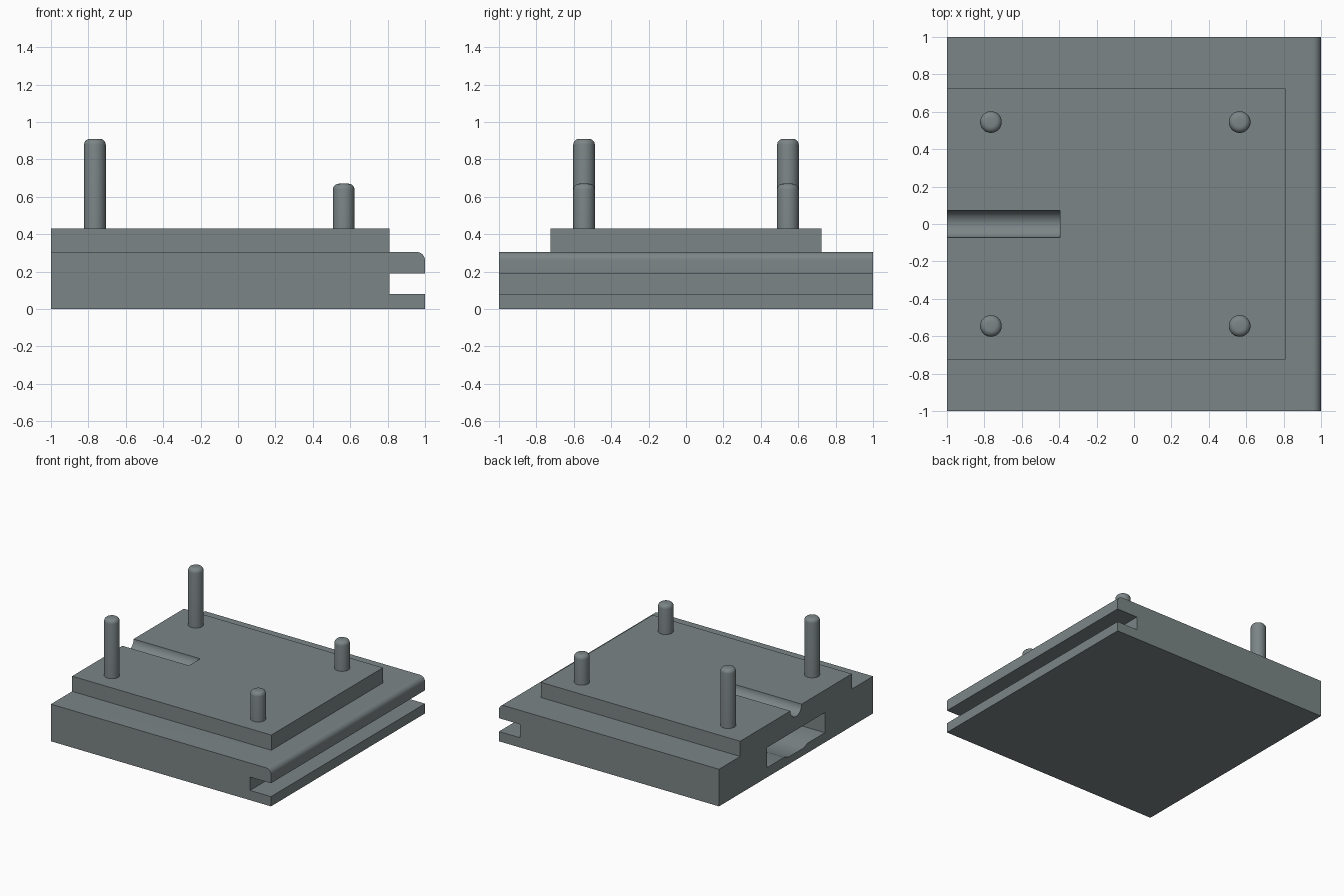
import bpy, bmesh, math
from mathutils import Vector

if "Cube" in bpy.data.objects:
    bpy.data.objects.remove(bpy.data.objects["Cube"])

grey = bpy.data.materials.new("slate grey")
grey.diffuse_color = (0.20, 0.235, 0.24, 1)
grey.use_nodes = True
grey.node_tree.nodes["Principled BSDF"].inputs["Base Color"].default_value = grey.diffuse_color


def prism(name, pts, start, length, axis):
    """Extrude a closed outline: axis 'y' takes (x, z) points, axis 'x' takes (y, z) points."""
    bm = bmesh.new()
    place = (lambda a, b: (a, start, b)) if axis == "y" else (lambda a, b: (start, a, b))
    face = bm.faces.new([bm.verts.new(place(a, b)) for a, b in pts])
    ext = bmesh.ops.extrude_face_region(bm, geom=[face])
    step = Vector((0, length, 0)) if axis == "y" else Vector((length, 0, 0))
    bmesh.ops.translate(bm, vec=step, verts=[v for v in ext["geom"] if isinstance(v, bmesh.types.BMVert)])
    bmesh.ops.recalc_face_normals(bm, faces=bm.faces)
    me = bpy.data.meshes.new(name)
    bm.to_mesh(me)
    bm.free()
    me.materials.append(grey)
    ob = bpy.data.objects.new(name, me)
    bpy.context.collection.objects.link(ob)
    return ob


def smooth(ob):
    bpy.ops.object.select_all(action="DESELECT")
    ob.select_set(True)
    bpy.context.view_layer.objects.active = ob
    bpy.ops.object.shade_smooth_by_angle(angle=math.radians(30))


def arc(cx, cz, r, a0, a1, n):
    angles = [math.radians(a0 + (a1 - a0) * i / n) for i in range(n + 1)]
    return [(cx + r * math.cos(a), cz + r * math.sin(a)) for a in angles]


def boolean(ob, other, operation):
    mod = ob.modifiers.new(operation.lower(), "BOOLEAN")
    mod.operation = operation
    mod.solver = "EXACT"
    mod.object = other
    bpy.ops.object.select_all(action="DESELECT")
    bpy.context.view_layer.objects.active = ob
    ob.select_set(True)
    bpy.ops.object.modifier_apply(modifier=mod.name)
    bpy.data.objects.remove(other, do_unlink=True)


# Base block with the side slot and a rounded upper edge
R = 0.045
outline = [(-1, 0), (1, 0), (1, 0.08), (0.81, 0.08), (0.81, 0.19), (1, 0.19)]
outline += arc(1 - R, 0.305 - R, R, 0, 90, 8) + [(-1, 0.305)]
body = prism("body", outline, -1, 2, "y")

# Raised plate, flush with the left side
plate = prism("raised_plate", [(-0.725, 0.25), (0.725, 0.25), (0.725, 0.43), (-0.725, 0.43)], -1, 1.81, "x")
boolean(body, plate, "UNION")

# Round-bottomed groove in the top
groove = [(0.073, 0.5), (-0.073, 0.5)] + arc(0, 0.43, 0.073, 180, 360, 20)
boolean(body, prism("groove_cutter", groove, -1.1, 0.705, "x"), "DIFFERENCE")

# Pocket in the left side, with a shallow channel in its floor
pocket = [(-0.375, 0.245), (-0.375, 0.08), (-0.15, 0.08), (-0.1, 0.06),
          (0.1, 0.06), (0.15, 0.08), (0.375, 0.08), (0.375, 0.245)]
boolean(body, prism("pocket_cutter", pocket, -1.1, 0.7, "x"), "DIFFERENCE")
smooth(body)

# Four pins with rounded tips: tall on the left, short on the right
for x, top, kind in ((-0.765, 0.91, "tall"), (0.565, 0.67, "short")):
    for y, side in ((-0.545, "front"), (0.545, "back")):
        bottom = 0.40
        bpy.ops.mesh.primitive_cylinder_add(vertices=32, radius=0.058, depth=top - bottom,
                                            location=(x, y, (top + bottom) / 2))
        pin = bpy.context.object
        pin.name = f"{kind}_pin_{side}"
        pin.data.materials.append(grey)
        bm = bmesh.new()
        bm.from_mesh(pin.data)
        rim = [e for e in bm.edges if all(v.co.z > 0 for v in e.verts)]
        bmesh.ops.bevel(bm, geom=rim, offset=0.032, segments=5, profile=0.5, affect="EDGES")
        bm.to_mesh(pin.data)
        bm.free()
        smooth(pin)
